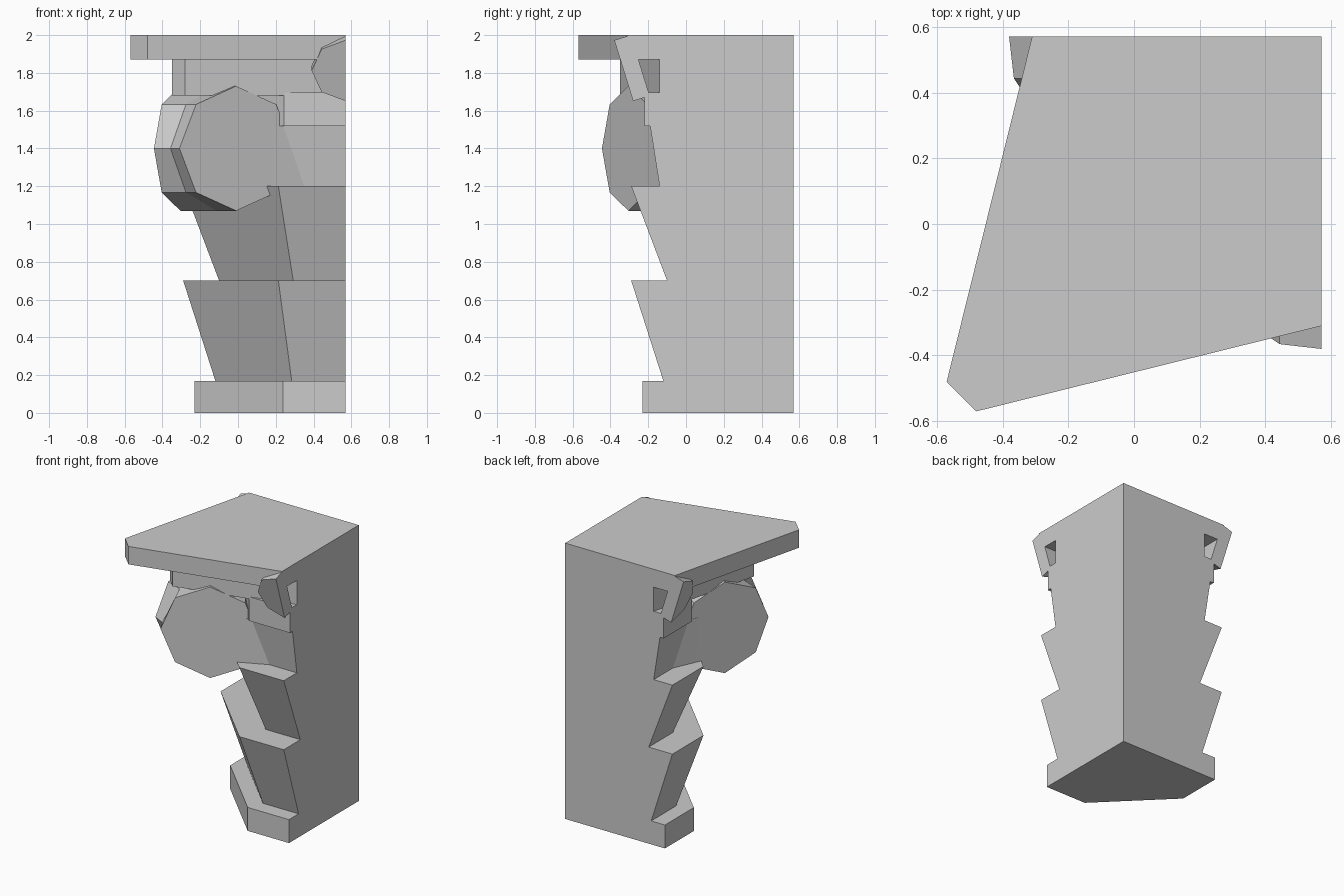
import bpy, bmesh
from math import sin, cos, tan, pi

if "Cube" in bpy.data.objects:
    bpy.data.objects.remove(bpy.data.objects["Cube"])

C = 0.57  # column axis sits at the back right corner (C, C)


def loft(name, rings):
    """Closed solid through rings with equal point counts."""
    bm = bmesh.new()
    vs = [[bm.verts.new(p) for p in r] for r in rings]
    n = len(vs[0])
    for a, b in zip(vs, vs[1:]):
        for i in range(n):
            j = (i + 1) % n
            bm.faces.new((a[i], a[j], b[j], b[i]))
    bm.faces.new(vs[0])
    bm.faces.new(vs[-1])
    bmesh.ops.recalc_face_normals(bm, faces=bm.faces)
    me = bpy.data.meshes.new(name)
    bm.to_mesh(me)
    bm.free()
    ob = bpy.data.objects.new(name, me)
    bpy.context.collection.objects.link(ob)
    return ob


def quarter(half, z):
    """Plan ring: half outline mirrored across the x = y diagonal, plus the corner."""
    pts = half + [(y, x) for x, y in reversed(half)] + [(C, C)]
    return [(x, y, z) for x, y in pts]


def octagon(a, z):
    """Quarter of an octagon around the column axis with apothem a."""
    return quarter([(C, C - a), (C - a * tan(pi / 8), C - a)], z)


# Base, leaf tiers and upper collar: (name, bottom z, top z, bottom and top apothem)
for name, z0, z1, a0, a1 in [
    ("base_ring", 0, 0.17, 0.80, 0.80),
    ("lower_leaf_tier", 0.17, 0.70, 0.69, 0.86),
    ("upper_leaf_tier", 0.70, 1.20, 0.67, 0.86),
    ("collar", 1.52, 1.695, 0.79, 0.79),
]:
    loft(name, [octagon(a0, z0), octagon(a1, z1)])

# Bell behind the scroll, running into the scroll cheeks
loft("bell", [
    quarter([(C, -0.14), (0.35, -0.14), (0.10, -0.252)], 1.20),
    quarter([(C, -0.19), (0.24, -0.19), (0.10, -0.252)], 1.52),
])

# Top slabs with clipped corner
for name, half, z0, z1 in [
    ("abacus_lower", [(C, -0.14), (-0.28, -0.35)], 1.68, 1.87),
    ("abacus_top", [(C, -0.31), (-0.48, -0.57)], 1.87, 2.0),
]:
    loft(name, [quarter(half, z0), quarter(half, z1)])

# Corner scroll: two octagonal cheeks with a pinched rim between them
front, mid, side = [], [], []
for i in range(8):
    s, c = sin(i * pi / 4), cos(i * pi / 4)
    x, y, z = -0.01 - 0.30 * s, -0.305 - 0.14 * s, 1.40 + 0.33 * c
    m = (x + y) / 2 + 0.02 + 0.025 * abs(c)
    front.append((x, y, z))
    mid.append((m, m, z))
    side.append((y, x, z))
loft("corner_scroll", [front, mid, side])

# Tilted half rosettes on the two cut sides
def rosette(name, swap):
    rings = []
    for dy, dz in ((0, 0), (0.088, 0.027)):
        ring = []
        for i in range(5):
            s, c = sin(i * pi / 4), cos(i * pi / 4)
            x, y, z = C - 0.18 * s, -0.33 + dy - 0.05 * c, 1.812 + dz + 0.161 * c
            ring.append((y, x, z) if swap else (x, y, z))
        rings.append(ring)
    loft(name, rings)


rosette("front_rosette", False)
rosette("left_rosette", True)
